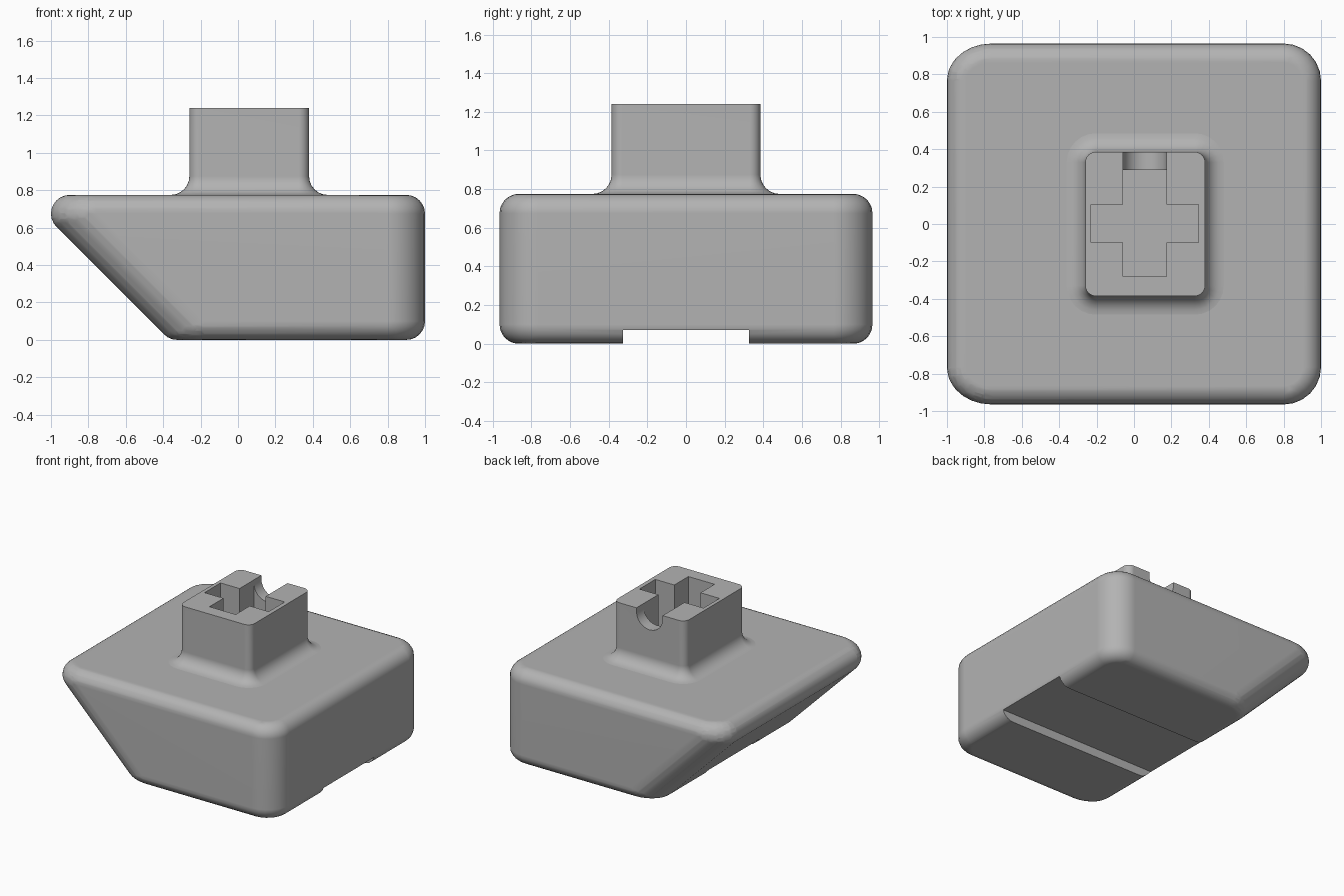
import bpy, bmesh, math
from mathutils import Vector

cube = bpy.data.objects.get("Cube")
if cube:
    bpy.data.objects.remove(cube, do_unlink=True)

GREY = (0.45, 0.45, 0.45, 1)
mat = bpy.data.materials.new("mid grey plastic")
mat.use_nodes = True
mat.diffuse_color = GREY
mat.node_tree.nodes["Principled BSDF"].inputs["Base Color"].default_value = GREY

TOP = 0.775      # top of the body
R = 0.1          # edge rounding and stem fillet
STEP = math.radians(15)


def make_object(name, bm):
    bmesh.ops.recalc_face_normals(bm, faces=bm.faces)
    mesh = bpy.data.meshes.new(name)
    bm.to_mesh(mesh)
    bm.free()
    mesh.materials.append(mat)
    obj = bpy.data.objects.new(name, mesh)
    bpy.context.collection.objects.link(obj)
    return obj


def prism(name, pts, move):
    """Close a flat outline and extrude it along a vector."""
    bm = bmesh.new()
    face = bm.faces.new([bm.verts.new(p) for p in pts])
    out = bmesh.ops.extrude_face_region(bm, geom=[face])
    verts = [g for g in out["geom"] if isinstance(g, bmesh.types.BMVert)]
    bmesh.ops.translate(bm, verts=verts, vec=move)
    return make_object(name, bm)


def box(name, x0, x1, y0, y1, z0, z1):
    pts = [(x0, y0, z0), (x1, y0, z0), (x1, y1, z0), (x0, y1, z0)]
    return prism(name, pts, (0, 0, z1 - z0))


def cut(obj, cutters):
    """Subtract the cutters, bake the result and smooth the rounded areas."""
    for c in cutters:
        mod = obj.modifiers.new("cut", 'BOOLEAN')
        mod.operation, mod.solver, mod.object = 'DIFFERENCE', 'EXACT', c
    bpy.context.view_layer.update()
    deps = bpy.context.evaluated_depsgraph_get()
    mesh = bpy.data.meshes.new_from_object(obj.evaluated_get(deps))
    obj.modifiers.clear()
    obj.data = mesh
    for c in cutters:
        bpy.data.objects.remove(c, do_unlink=True)
    bpy.ops.object.select_all(action='DESELECT')
    obj.select_set(True)
    bpy.context.view_layer.objects.active = obj
    bpy.ops.object.shade_smooth_by_angle(angle=math.radians(32))
    mod = obj.modifiers.new("even shading", 'WEIGHTED_NORMAL')
    mod.keep_sharp = True


# Body: hull of balls placed round a smaller wedge with rounded corners
ball = [Vector((math.cos(j * STEP) * math.cos(i * STEP),
                math.cos(j * STEP) * math.sin(i * STEP),
                math.sin(j * STEP))) * R
        for j in range(-6, 7) for i in range(24)]
root = math.sqrt(0.5)
tilted = [Vector((root * (p.x - p.z), p.y, root * (p.x + p.z))) for p in ball]
points = set()
for z in (R, TOP - R):
    for side in (-1, 1):
        for k in range(7):
            c, s = math.cos(k * STEP), math.sin(k * STEP)
            y = side * (0.765 + R * s)
            right_side = Vector((-0.225 - z + R / root * (1 - c), y, z))
            left_side = Vector((0.8 + R * c, y, z))
            for centre, cloud in ((left_side, ball), (right_side, ball + tilted)):
                for p in cloud:
                    points.add(tuple(round(v, 5) for v in centre + p))
bm = bmesh.new()
for p in sorted(points):
    bm.verts.new(p)
bmesh.ops.convex_hull(bm, input=bm.verts)
bmesh.ops.delete(bm, geom=[v for v in bm.verts if not v.link_faces], context='VERTS')
bmesh.ops.dissolve_limit(bm, angle_limit=math.radians(1),
                         verts=bm.verts, edges=bm.edges)
body = make_object("body", bm)

# Groove along the underside
cut(body, [box("groove_cutter", -1.2, 1.2, -0.325, 0.325, -0.1, 0.07)])


# Stem: rounded rectangle rings, flared into a fillet at the foot
def ring(bm, grow, z):
    verts, r = [], 0.055 + grow
    for q, (sx, sy) in enumerate(((1, 1), (-1, 1), (-1, -1), (1, -1))):
        for k in range(7):
            a = q * math.pi / 2 + k * STEP
            verts.append(bm.verts.new((0.06 + sx * 0.265 + r * math.cos(a),
                                       sy * 0.33 + r * math.sin(a), z)))
    return verts


bm = bmesh.new()
levels = [(R, TOP - 0.01)]
levels += [(R * (1 - math.sin(k * STEP)), TOP + R * (1 - math.cos(k * STEP)))
           for k in range(7)]
levels.append((0, 1.24))
rings = [ring(bm, g, z) for g, z in levels]
for low, high in zip(rings, rings[1:]):
    for i in range(len(low)):
        j = (i + 1) % len(low)
        bm.faces.new((low[i], low[j], high[j], high[i]))
bm.faces.new(rings[0])
bm.faces.new(rings[-1])
stem = make_object("stem", bm)

# Cross socket and round-bottomed slot through the back wall
X0, X1 = -0.06, 0.175
mid, rad = (X0 + X1) / 2, (X1 - X0) / 2
outline = [(X0, 0.28, 1.4), (X1, 0.28, 1.4)]
outline += [(mid + rad * math.cos(k * STEP), 0.28, 1.21 - rad * math.sin(k * STEP))
            for k in range(13)]
cut(stem, [box("socket_long_cutter", X0, X1, -0.28, 0.29, 0.8, 1.4),
           box("socket_cross_cutter", -0.23, 0.345, -0.1, 0.105, 0.8, 1.4),
           prism("slot_cutter", outline, (0, 0.3, 0))])
